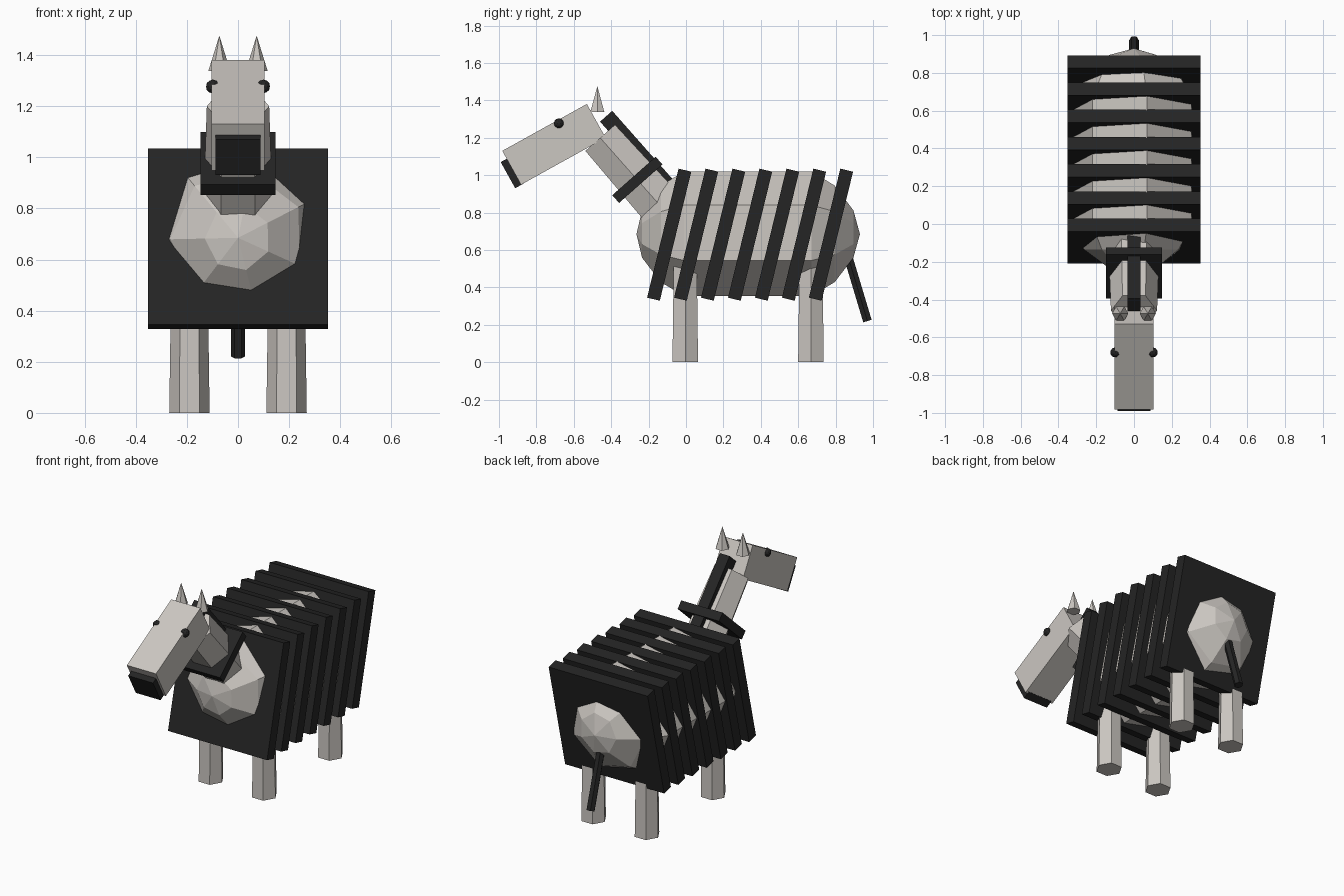
import bpy, bmesh, math
from mathutils import Matrix, Vector

if "Cube" in bpy.data.objects:
    bpy.data.objects.remove(bpy.data.objects["Cube"])


def material(name, rgb):
    m = bpy.data.materials.new(name)
    m.diffuse_color = (*rgb, 1)
    m.use_nodes = True
    m.node_tree.nodes["Principled BSDF"].inputs["Base Color"].default_value = m.diffuse_color
    return m


PALE = material("pale_grey", (0.60, 0.57, 0.535))
BLACK = material("black", (0.018, 0.018, 0.018))


def finish(name, bm, mat, matrix=None):
    if matrix is not None:
        bmesh.ops.transform(bm, matrix=matrix, verts=bm.verts)
    bmesh.ops.recalc_face_normals(bm, faces=bm.faces)
    me = bpy.data.meshes.new(name)
    bm.to_mesh(me)
    bm.free()
    me.materials.append(mat)
    ob = bpy.data.objects.new(name, me)
    bpy.context.collection.objects.link(ob)
    return ob


def box(name, centre, size, mat, tilt=0):
    bm = bmesh.new()
    bmesh.ops.create_cube(bm, size=1)
    m = (Matrix.Translation(centre) @ Matrix.Rotation(math.radians(tilt), 4, 'X')
         @ Matrix.Diagonal((*size, 1)))
    return finish(name, bm, mat, m)


def rod(name, start, end, r1, r2, mat, sides=6):
    """Tapered prism from start to end, with corners pointing along x."""
    a, b = Vector(start), Vector(end)
    d = b - a
    bm = bmesh.new()
    bmesh.ops.create_cone(bm, cap_ends=True, segments=sides, radius1=r1,
                          radius2=r2, depth=d.length)
    # create_cone puts its first corner on the y axis
    spin = Matrix.Rotation(math.radians(90), 4, 'Z')
    tilt = Matrix.Rotation(math.atan2(-d.y, d.z), 4, 'X')
    return finish(name, bm, mat, Matrix.Translation((a + b) / 2) @ tilt @ spin)


# Body: seven-sided capsule along y
SIDES, CZ = 7, 0.685
half = [(-0.235, 0.13), (-0.135, 0.265), (-0.01, 0.342)]
rings = half + [(0.66 - y, r) for y, r in reversed(half)]
bm = bmesh.new()
loops = []
for y, r in rings:
    angles = [math.radians(27) + math.tau * i / SIDES for i in range(SIDES)]
    loops.append([bm.verts.new((r * math.cos(a), y, CZ + r * math.sin(a)))
                  for a in angles])
for la, lb in zip(loops, loops[1:]):
    for i in range(SIDES):
        j = (i + 1) % SIDES
        bm.faces.new((la[i], la[j], lb[j], lb[i]))
for loop, y in ((loops[0], -0.265), (loops[-1], 0.93)):
    tip = bm.verts.new((0, y, CZ))
    for i in range(SIDES):
        bm.faces.new((loop[i], loop[(i + 1) % SIDES], tip))
finish("body", bm, PALE)

# Stripes: tilted square plates through the body
for k in range(7):
    box(f"body_stripe_{k + 1}", (0, -0.09 + 0.1442 * k, 0.682),
        (0.705, 0.07, 0.71), BLACK, -13.7)

# Legs
for side, x in (("left", 0.19), ("right", -0.19)):
    for end, y in (("front", -0.004), ("back", 0.668)):
        rod(f"{end}_leg_{side}", (x, y, 0), (x, y, 0.62), 0.079, 0.07, PALE)

# Tail
rod("tail", (0, 0.85, 0.62), (0, 0.97, 0.22), 0.027, 0.027, BLACK)

# Neck, collar stripe and mane share one slope
LEAN = 41.5
s, c = math.sin(math.radians(LEAN)), math.cos(math.radians(LEAN))
MID = Vector((0, -0.26, 0.975))
along = Vector((0, -s, c))
back = Vector((0, c, s))
rod("neck", MID - along * 0.32, MID + along * 0.3, 0.138, 0.122, PALE)
box("neck_stripe", MID, (0.295, 0.31, 0.055), BLACK, LEAN)
top = Vector((0, -0.427, 1.315))
box("mane", top - along * 0.27, (0.07, 0.087, 0.54), BLACK, LEAN)

# Head and muzzle
HEAD = Vector((0, -0.706, 1.165))
TURN = 29
rot = Matrix.Rotation(math.radians(TURN), 3, 'X')
box("head", HEAD, (0.208, 0.517, 0.207), PALE, TURN)
box("muzzle", HEAD + rot @ Vector((0, -0.27, -0.025)), (0.176, 0.05, 0.16),
    BLACK, TURN)

# Eyes and ears
for side, x in (("left", 1), ("right", -1)):
    bm = bmesh.new()
    bmesh.ops.create_icosphere(bm, subdivisions=2, radius=0.027)
    finish(f"eye_{side}", bm, BLACK, Matrix.Translation((x * 0.099, -0.68, 1.277)))
    rod(f"ear_{side}", (x * 0.073, -0.474, 1.338), (x * 0.073, -0.474, 1.476),
        0.043, 0, PALE)
